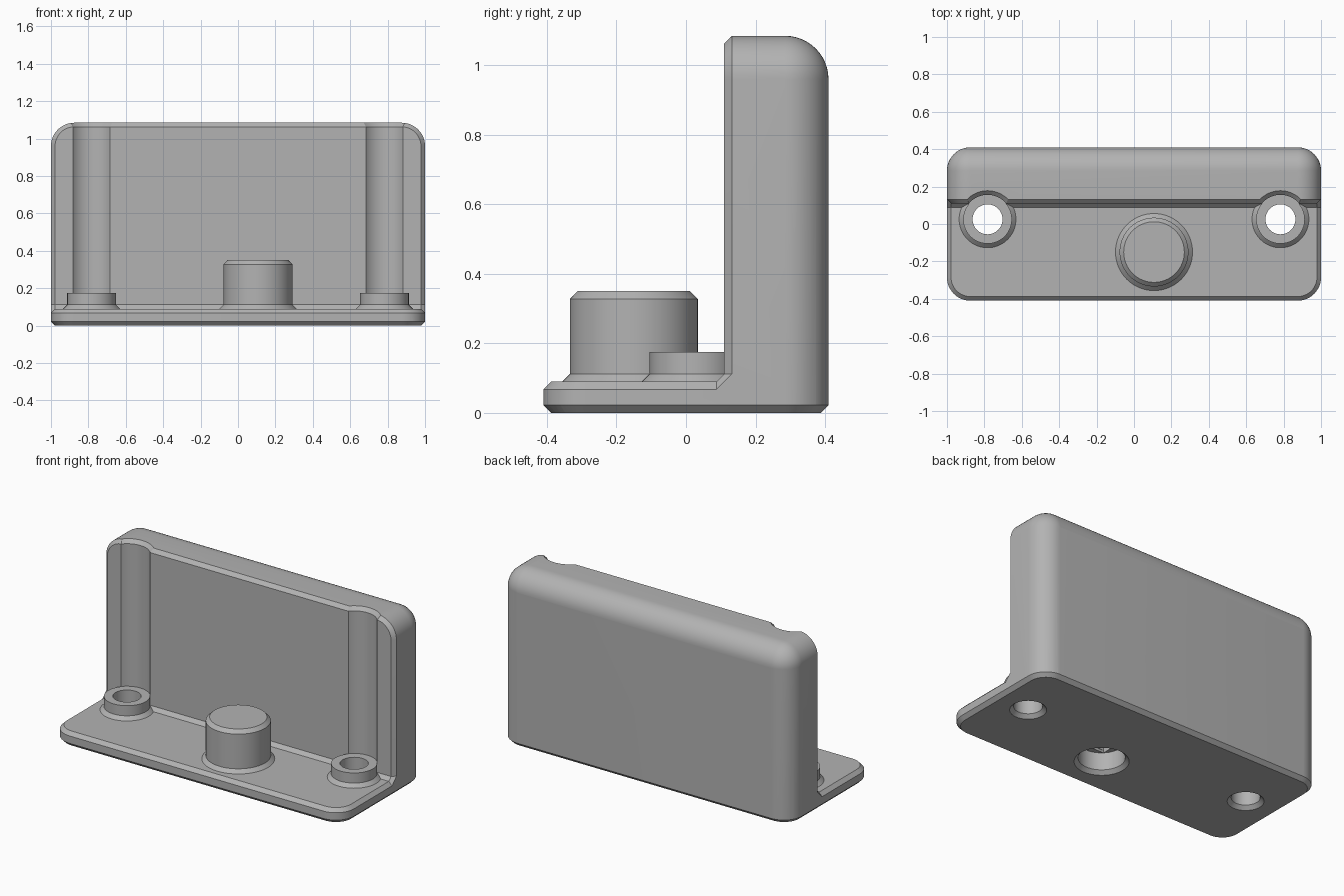
import bpy
import bmesh
from math import sin, cos, pi, tau

cube = bpy.data.objects.get("Cube")
if cube:
    bpy.data.objects.remove(cube, do_unlink=True)

CH = 0.022          # chamfer size
R = 0.125           # large corner radius
ARC = 12            # steps per quarter round
HALF_Y = 0.41
WALL_Y, WALL_TOP = 0.11, 1.085
PLATE_TOP = 0.09

grey = bpy.data.materials.new("light_grey")
grey.use_nodes = True
grey.diffuse_color = (0.45, 0.45, 0.45, 1)
grey.node_tree.nodes["Principled BSDF"].inputs["Base Color"].default_value = grey.diffuse_color


def make(name, bm):
    bmesh.ops.recalc_face_normals(bm, faces=bm.faces)
    mesh = bpy.data.meshes.new(name)
    bm.to_mesh(mesh)
    bm.free()
    mesh.materials.append(grey)
    obj = bpy.data.objects.new(name, mesh)
    bpy.context.collection.objects.link(obj)
    return obj


def loft(name, rings):
    """Skin closed rings of equal length and cap both ends."""
    bm = bmesh.new()
    loops = [[bm.verts.new(p) for p in ring] for ring in rings]
    n = len(loops[0])
    for a, b in zip(loops, loops[1:]):
        for i in range(n):
            j = (i + 1) % n
            bm.faces.new((a[i], a[j], b[j], b[i]))
    bm.faces.new(loops[0])
    bm.faces.new(loops[-1])
    return make(name, bm)


def lathe(name, x, y, profile, steps=64):
    return loft(name, [[(x + r * cos(tau * i / steps), y + r * sin(tau * i / steps), z)
                        for i in range(steps)] for r, z in profile])


def box(name, x, y, hx, hy, z0, z1):
    return loft(name, [[(x + sx * hx, y + sy * hy, z)
                        for sx, sy in ((-1, -1), (1, -1), (1, 1), (-1, 1))] for z in (z0, z1)])


def corner(cx, cy, r, start):
    return [(cx + r * cos(start + pi / 2 * i / ARC), cy + r * sin(start + pi / 2 * i / ARC))
            for i in range(ARC + 1)]


def combine(target, tool, operation):
    mod = target.modifiers.new(operation.lower(), 'BOOLEAN')
    mod.operation, mod.solver, mod.object = operation, 'EXACT', tool
    bpy.ops.object.select_all(action='DESELECT')
    bpy.context.view_layer.objects.active = target
    target.select_set(True)
    bpy.ops.object.modifier_apply(modifier=mod.name)
    bpy.data.objects.remove(tool, do_unlink=True)


# Upright block: arched sections swept from the chamfered front to the rounded back
def wall_section(y, inset):
    r = max(R - inset, 0.0005)
    w, top = 1 - inset, WALL_TOP - inset
    pts = [(w, 0)] + corner(w - r, top - r, r, 0) + corner(r - w, top - r, r, pi / 2) + [(-w, 0)]
    return [(x, y, z) for x, z in pts]


sections = [(WALL_Y, CH), (WALL_Y + CH, 0)]
for i in range(ARC + 1):
    a = pi / 2 * i / ARC
    sections.append((HALF_Y - R + R * sin(a), R * (1 - cos(a))))
bracket = loft("bracket", [wall_section(y, d) for y, d in sections])


# Foot plate with round front corners, running back into the block
def plate_section(z, inset):
    r, w, front = R - inset, 1 - inset, inset - HALF_Y
    pts = corner(r - w, front + r, r, pi) + corner(w - r, front + r, r, 1.5 * pi)
    pts += [(w, 0.25), (-w, 0.25)]
    return [(x, y, z) for x, y in pts]


combine(bracket, loft("plate", [plate_section(0, 0), plate_section(PLATE_TOP - CH, 0),
                                plate_section(PLATE_TOP, CH)]), 'UNION')

# Sloped strip in the inside corner
bm = bmesh.new()
for s in (-1, 1):
    for x, y, z in ((1 - CH, WALL_Y - CH, PLATE_TOP), (1 - CH, WALL_Y, PLATE_TOP + CH),
                    (1, WALL_Y - CH, PLATE_TOP - CH), (1, WALL_Y + CH, PLATE_TOP + CH),
                    (1, WALL_Y - CH, 0.04), (1, WALL_Y + CH, 0.04)):
        bm.verts.new((s * x, y, z))
bmesh.ops.convex_hull(bm, input=bm.verts)
combine(bracket, make("corner_strip", bm), 'UNION')


# Bottom chamfer: keep what lies inside an outward-sloping tray
def tray_ring(z):
    o = z - CH
    r, w, d = R + o, 1 + o, HALF_Y + o
    pts = []
    for k, (sx, sy) in enumerate(((1, 1), (-1, 1), (-1, -1), (1, -1))):
        pts += corner(sx * (w - r), sy * (d - r), r, k * pi / 2)
    return [(x, y, z) for x, y in pts]


combine(bracket, loft("tray", [tray_ring(-0.05), tray_ring(1.3)]), 'INTERSECT')

# Side screw bosses, the clearance grooves above them and their holes
BOSS_R, SIDE_X, SIDE_Y = 0.13, 0.783, 0.025
for x in (-SIDE_X, SIDE_X):
    combine(bracket, lathe("side_boss", x, SIDE_Y, [
        (BOSS_R, 0.05), (BOSS_R + 2 * CH, PLATE_TOP - CH), (BOSS_R, PLATE_TOP + CH),
        (BOSS_R, 0.25)]), 'UNION')
    combine(bracket, lathe("groove", x, SIDE_Y, [
        (BOSS_R + 0.001, 0.175), (BOSS_R + 0.001, WALL_TOP - CH),
        (BOSS_R + 0.101, WALL_TOP - CH + 0.1)]), 'DIFFERENCE')
    combine(bracket, lathe("side_hole", x, SIDE_Y, [
        (0.08 + CH + 0.05, -0.05), (0.08, CH), (0.08, 0.4)]), 'DIFFERENCE')

# Tall boss, its stepped counterbore and hole
X, Y, TALL_R, BORE_R, HOLE_R = 0.107, -0.15, 0.184, 0.13, 0.09
combine(bracket, lathe("tall_boss", X, Y, [
    (TALL_R, 0.05), (TALL_R + 2 * CH, PLATE_TOP - CH), (TALL_R, PLATE_TOP + CH),
    (TALL_R, 0.35 - CH), (TALL_R - CH, 0.35)]), 'UNION')
combine(bracket, lathe("counterbore", X, Y, [
    (BORE_R + CH + 0.05, -0.05), (BORE_R, CH), (BORE_R, 0.13)]), 'DIFFERENCE')
combine(bracket, box("bridge_slot", X, Y, HOLE_R + 0.001, 0.093, 0.1, 0.145), 'DIFFERENCE')
combine(bracket, box("bridge_square", X, Y, HOLE_R + 0.001, HOLE_R + 0.001, 0.1, 0.16), 'DIFFERENCE')
combine(bracket, lathe("tall_hole", X, Y, [(HOLE_R, 0.1), (HOLE_R, 0.5)]), 'DIFFERENCE')

bpy.ops.object.select_all(action='DESELECT')
bracket.select_set(True)
bpy.context.view_layer.objects.active = bracket
bpy.ops.object.shade_smooth_by_angle(angle=pi / 6)
